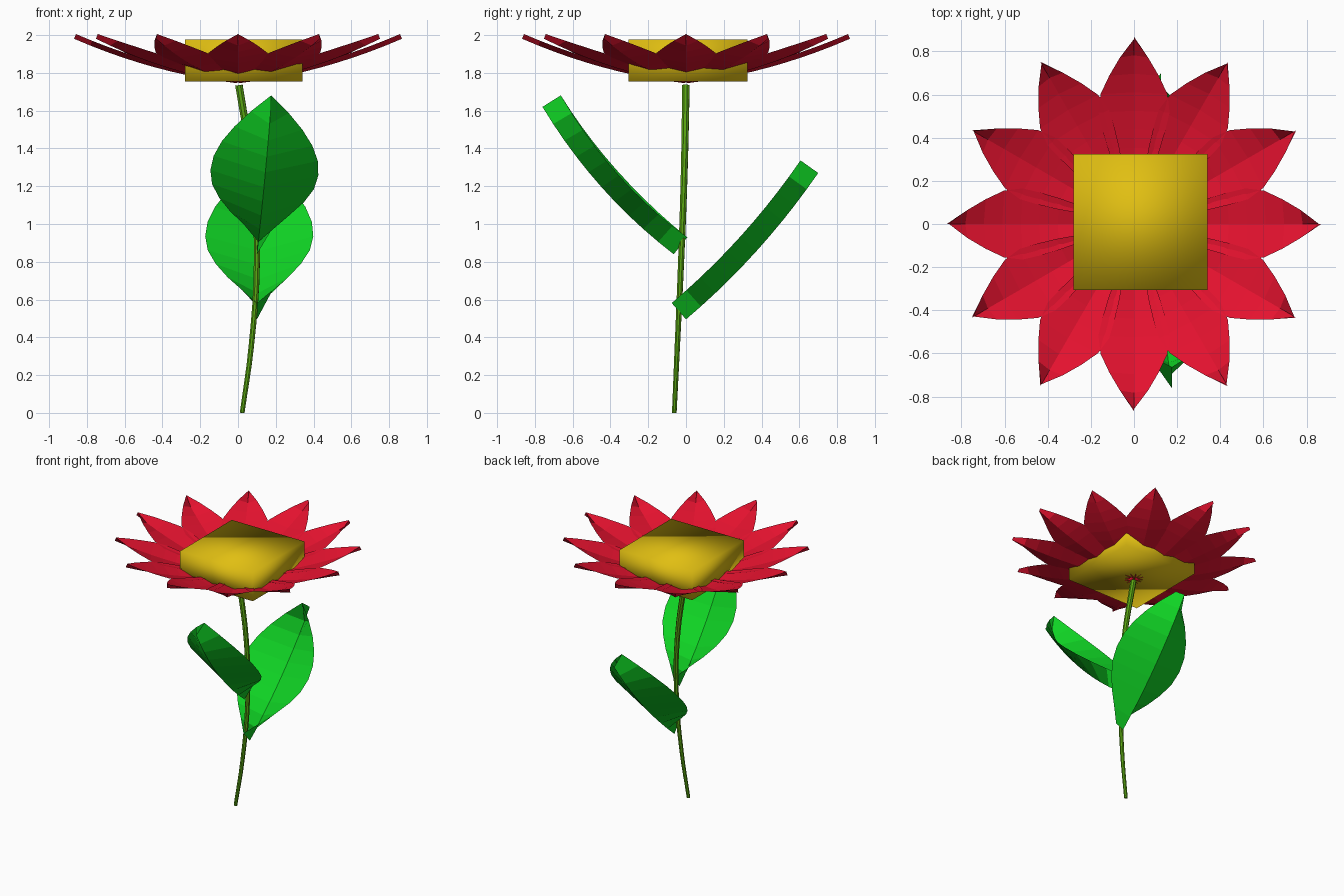
import bpy, bmesh, math
from mathutils import Vector, Matrix

if "Cube" in bpy.data.objects:
    bpy.data.objects.remove(bpy.data.objects["Cube"])


def material(name, rgb):
    m = bpy.data.materials.new(name)
    m.diffuse_color = (*rgb, 1)
    m.use_nodes = True
    m.node_tree.nodes["Principled BSDF"].inputs["Base Color"].default_value = m.diffuse_color
    return m


RED = material("petal_red", (0.78, 0.006, 0.028))
YELLOW = material("centre_yellow", (0.75, 0.52, 0.006))
GREEN = material("leaf_green", (0.005, 0.66, 0.018))
STEM = material("stem_green", (0.1, 0.38, 0.006))


def finish(name, bm, mat):
    me = bpy.data.meshes.new(name)
    bm.to_mesh(me)
    bm.free()
    me.materials.append(mat)
    ob = bpy.data.objects.new(name, me)
    bpy.context.collection.objects.link(ob)
    return ob


def add_blade(bm, keel, side, depth, widths):
    """V-folded sheet: keel line below, two rims raised by depth, tapering at both ends."""
    rows = []
    n = len(keel)
    for i, (p, w) in enumerate(zip(keel, widths)):
        tangent = (keel[min(i + 1, n - 1)] - keel[max(i - 1, 0)]).normalized()
        up = tangent.cross(side).normalized()
        if up.z < 0:
            up = -up
        rim = p + up * depth
        rows.append([bm.verts.new(q) for q in (rim - side * w, p, rim + side * w)])
    for a, b in zip(rows, rows[1:]):
        for j in (0, 1):
            bm.faces.new((a[j], a[j + 1], b[j + 1], b[j]))
    bmesh.ops.remove_doubles(bm, verts=bm.verts[:], dist=0.0005)


# petals: twelve folded blades in a shallow bowl
PETAL_W = [0, .03, .06, .09, .12, .145, .165, .155, .115, .065, 0]
for k in range(12):
    bm = bmesh.new()
    keel = []
    for i in range(11):
        r = 0.01 + 0.858 * i / 10
        keel.append(Vector((r, 0, 1.745 + 0.11 * r + 0.186 * r * r)))
    add_blade(bm, keel, Vector((0, 1, 0)), 0.027, PETAL_W)
    bm.transform(Matrix.Rotation(math.radians(30 * k), 4, 'Z'))
    finish(f"petal_{k + 1}", bm, RED)

# flower centre: smooth shaded block
bm = bmesh.new()
bmesh.ops.create_cube(bm, size=1, matrix=Matrix.Translation((0.03, 0.01, 1.866))
                      @ Matrix.Diagonal((0.622, 0.63, 0.222, 1)))
for f in bm.faces:
    f.smooth = True
finish("flower_centre", bm, YELLOW)

# leaves: two large folded blades on opposite sides of the stem
LEAF_W = [0, .08, .16, .225, .27, .286, .276, .24, .18, .1, 0]


def leaf(name, base, tip, sag, side):
    base, tip = Vector(base), Vector(tip)
    out = Vector((0, math.copysign(0.7, tip.y), -0.7))
    keel = []
    for i in range(11):
        t = i / 10
        keel.append(base.lerp(tip, t) + out * sag * 4 * t * (1 - t))
    bm = bmesh.new()
    # sagging keel follows the drooping side of the leaf
    add_blade(bm, keel, Vector(side).normalized(), 0.115, LEAF_W)
    finish(name, bm, GREEN)


leaf("front_leaf", (0.10, -0.065, 0.84), (0.175, -0.76, 1.62), 0.05, (1, 0.02, -0.05))
leaf("back_leaf", (0.10, 0.0, 0.495), (0.125, 0.70, 1.27), 0.035, (1, 0, 0))

# stem: gently bowed tube, slightly thicker at the top
cu = bpy.data.curves.new("stem", 'CURVE')
cu.dimensions = '3D'
cu.bevel_depth = 1
cu.bevel_resolution = 2
cu.use_fill_caps = True
cu.resolution_u = 4
pts = [(0.022, -0.062, 0, .013), (0.07, -0.046, 0.35, .015), (0.1, -0.026, 0.8, .017),
       (0.08, -0.01, 1.25, .019), (0.005, 0.0, 1.735, .021)]
sp = cu.splines.new('BEZIER')
sp.bezier_points.add(len(pts) - 1)
for bp, (x, y, z, r) in zip(sp.bezier_points, pts):
    bp.co = (x, y, z)
    bp.radius = r
    bp.handle_left_type = bp.handle_right_type = 'AUTO'
sp.use_smooth = False
cu.materials.append(STEM)
bpy.context.collection.objects.link(bpy.data.objects.new("stem", cu))
